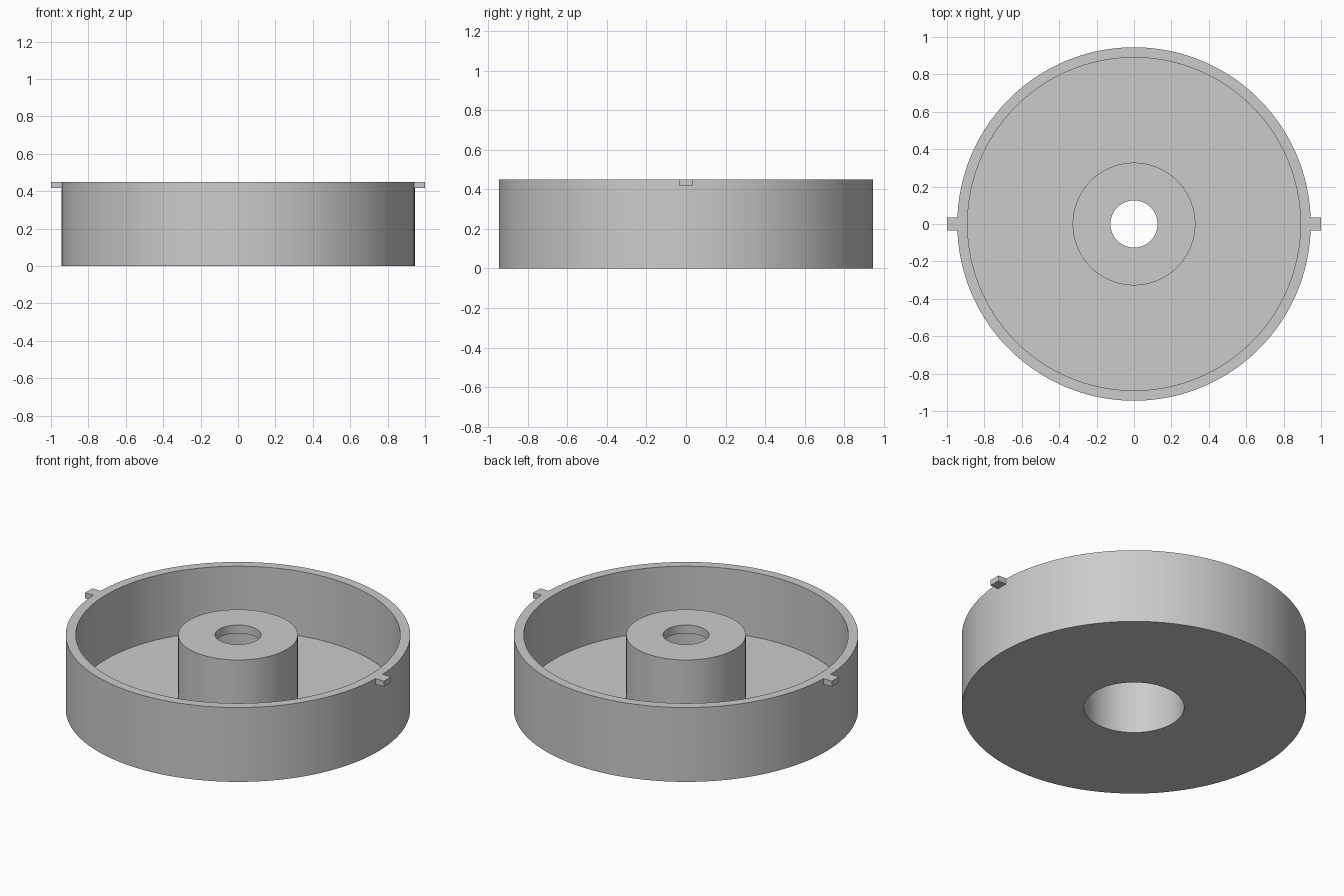
import bpy, bmesh
from math import tau, radians
from mathutils import Vector

cube = bpy.data.objects.get("Cube")
if cube:
    bpy.data.objects.remove(cube, do_unlink=True)

grey = bpy.data.materials.new("plain grey")
grey.use_nodes = True
colour = (0.6, 0.6, 0.6, 1)
grey.diffuse_color = colour
grey.node_tree.nodes["Principled BSDF"].inputs["Base Color"].default_value = colour

HEIGHT, OUTER, INNER = 0.45, 0.945, 0.89
FLOOR, CAP = 0.06, 0.05
BOSS, BORE, HOLE = 0.328, 0.275, 0.126


def finish(name, bm):
    bmesh.ops.recalc_face_normals(bm, faces=bm.faces)
    mesh = bpy.data.meshes.new(name)
    bm.to_mesh(mesh)
    bm.free()
    mesh.materials.append(grey)
    obj = bpy.data.objects.new(name, mesh)
    bpy.context.collection.objects.link(obj)
    return obj


def lathe(name, profile, steps):
    """Revolve a closed (radius, height) profile around the z axis."""
    bm = bmesh.new()
    verts = [bm.verts.new((r, 0, z)) for r, z in profile]
    edges = [bm.edges.new((v, verts[i - 1])) for i, v in enumerate(verts)]
    bmesh.ops.spin(bm, geom=verts + edges, cent=(0, 0, 0), axis=(0, 0, 1),
                   angle=tau, steps=steps)
    bmesh.ops.remove_doubles(bm, verts=bm.verts, dist=0.0001)
    return finish(name, bm)


def box(name, low, high):
    low, high = Vector(low), Vector(high)
    bm = bmesh.new()
    bmesh.ops.create_cube(bm, size=1)
    bmesh.ops.scale(bm, vec=high - low, verts=bm.verts)
    bmesh.ops.translate(bm, vec=(low + high) / 2, verts=bm.verts)
    return finish(name, bm)


# Dish: outer wall, floor and hollow central boss with a capped bore
dish = lathe("dish", [
    (BORE, 0), (OUTER, 0), (OUTER, HEIGHT), (INNER, HEIGHT),
    (INNER, FLOOR), (BOSS, FLOOR), (BOSS, HEIGHT), (HOLE, HEIGHT),
    (HOLE, HEIGHT - CAP), (BORE, HEIGHT - CAP)], 120)

# Rim tabs on both sides, rooted just inside the outer wall
for name, side in (("left_tab", 1), ("right_tab", -1)):
    ends = sorted((side * 0.935, side * 1.0))
    box(name, (ends[0], -0.034, HEIGHT - 0.034), (ends[1], 0.034, HEIGHT))

# Smooth round walls, sharp rims
bpy.ops.object.select_all(action='DESELECT')
dish.select_set(True)
bpy.context.view_layer.objects.active = dish
bpy.ops.object.shade_smooth_by_angle(angle=radians(30))
